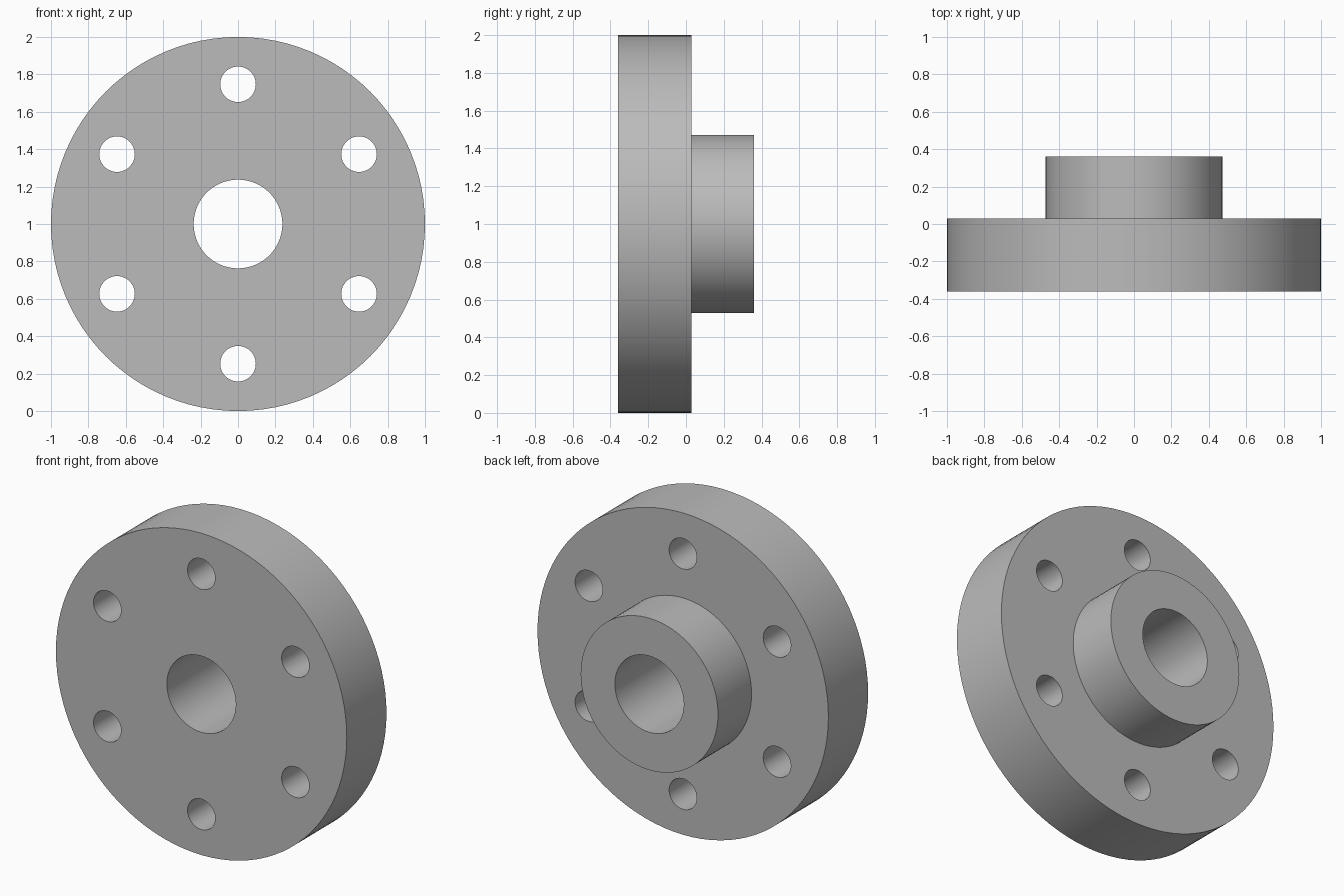
import bpy, bmesh, math
from mathutils import Matrix, Vector

cube = bpy.data.objects.get("Cube")
if cube:
    bpy.data.objects.remove(cube, do_unlink=True)

CENTRE = Vector((0, 0, 1))
FRONT, STEP, BACK = -0.36, 0.03, 0.36
RIM_R, HUB_R, BORE_R = 1.0, 0.472, 0.237
BOLT_R, BOLT_CIRCLE, BOLTS = 0.095, 0.747, 6

steel = bpy.data.materials.new("grey steel")
steel.use_nodes = True
grey = (0.5, 0.5, 0.5, 1)
steel.diffuse_color = grey
steel.node_tree.nodes["Principled BSDF"].inputs["Base Color"].default_value = grey


def add_object(name, bm):
    bmesh.ops.recalc_face_normals(bm, faces=bm.faces)
    mesh = bpy.data.meshes.new(name)
    bm.to_mesh(mesh)
    bm.free()
    mesh.materials.append(steel)
    obj = bpy.data.objects.new(name, mesh)
    bpy.context.collection.objects.link(obj)
    return obj


# Flange disc with stepped hub and through bore, turned about the y axis
profile = [(BORE_R, FRONT), (RIM_R, FRONT), (RIM_R, STEP),
           (HUB_R, STEP), (HUB_R, BACK), (BORE_R, BACK)]
bm = bmesh.new()
ring = [bm.verts.new(CENTRE + Vector((0, y, r))) for r, y in profile]
edges = [bm.edges.new((a, b)) for a, b in zip(ring, ring[1:] + ring[:1])]
bmesh.ops.spin(bm, geom=ring + edges, cent=CENTRE, axis=(0, 1, 0),
               angle=math.tau, steps=96, use_merge=True)
bmesh.ops.remove_doubles(bm, verts=bm.verts, dist=0.0001)
flange = add_object("hub_flange", bm)

# Bolt hole cutters, evenly spaced on the bolt circle
bm = bmesh.new()
for i in range(BOLTS):
    turn = Matrix.Rotation(math.tau * i / BOLTS, 4, 'Y')
    place = (Matrix.Translation(CENTRE) @ turn
             @ Matrix.Translation((0, (FRONT + STEP) / 2, BOLT_CIRCLE))
             @ Matrix.Rotation(math.pi / 2, 4, 'X'))
    bmesh.ops.create_cone(bm, cap_ends=True, segments=48, radius1=BOLT_R,
                          radius2=BOLT_R, depth=0.6, matrix=place)
cutter = add_object("bolt_hole_cutter", bm)
cutter.hide_render = True

# Drill the holes and keep the result as plain mesh
drill = flange.modifiers.new("bolt_holes", 'BOOLEAN')
drill.operation = 'DIFFERENCE'
drill.solver = 'EXACT'
drill.object = cutter
bpy.ops.object.select_all(action='DESELECT')
flange.select_set(True)
bpy.context.view_layer.objects.active = flange
bpy.ops.object.modifier_apply(modifier=drill.name)
bpy.data.objects.remove(cutter, do_unlink=True)

# Round walls smooth, rims crisp
bpy.ops.object.shade_smooth_by_angle(angle=math.radians(30))
